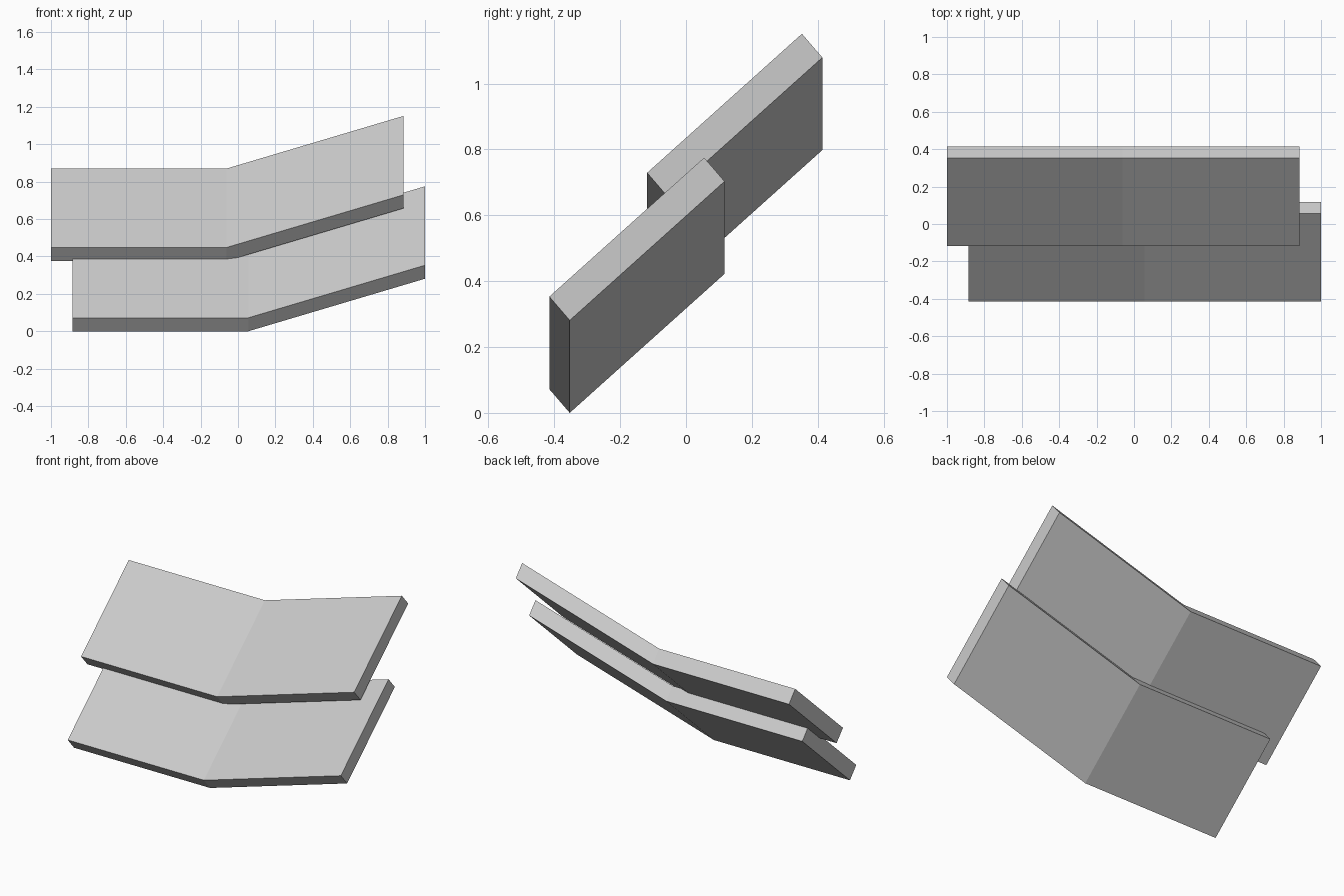
import bpy
import bmesh

if "Cube" in bpy.data.objects:
    bpy.data.objects.remove(bpy.data.objects["Cube"])

# Tilted plate cross-section (y, z) at the flat end
SECTION = [(-0.353, 0.0), (0.117, 0.422), (0.055, 0.494), (-0.415, 0.072)]
# Stations along the length (x, rise): flat half, then rising half
STATIONS = [(-0.884, 0.0), (0.055, 0.0), (1.0, 0.281)]


def bent_plate(name, offset):
    bm = bmesh.new()
    dx, dy, dz = offset
    rings = [[bm.verts.new((x + dx, y + dy, z + rise + dz)) for y, z in SECTION]
             for x, rise in STATIONS]
    for a, b in zip(rings, rings[1:]):
        for i in range(4):
            j = (i + 1) % 4
            bm.faces.new((a[i], a[j], b[j], b[i]))
    bm.faces.new(rings[0])
    bm.faces.new(rings[-1])
    bmesh.ops.recalc_face_normals(bm, faces=bm.faces)
    mesh = bpy.data.meshes.new(name)
    bm.to_mesh(mesh)
    bm.free()
    obj = bpy.data.objects.new(name, mesh)
    bpy.context.collection.objects.link(obj)
    return obj


# Two identical plates, the upper one stepped back and up
bent_plate("lower_plate", (0, 0, 0))
bent_plate("upper_plate", (-0.116, 0.297, 0.376))
